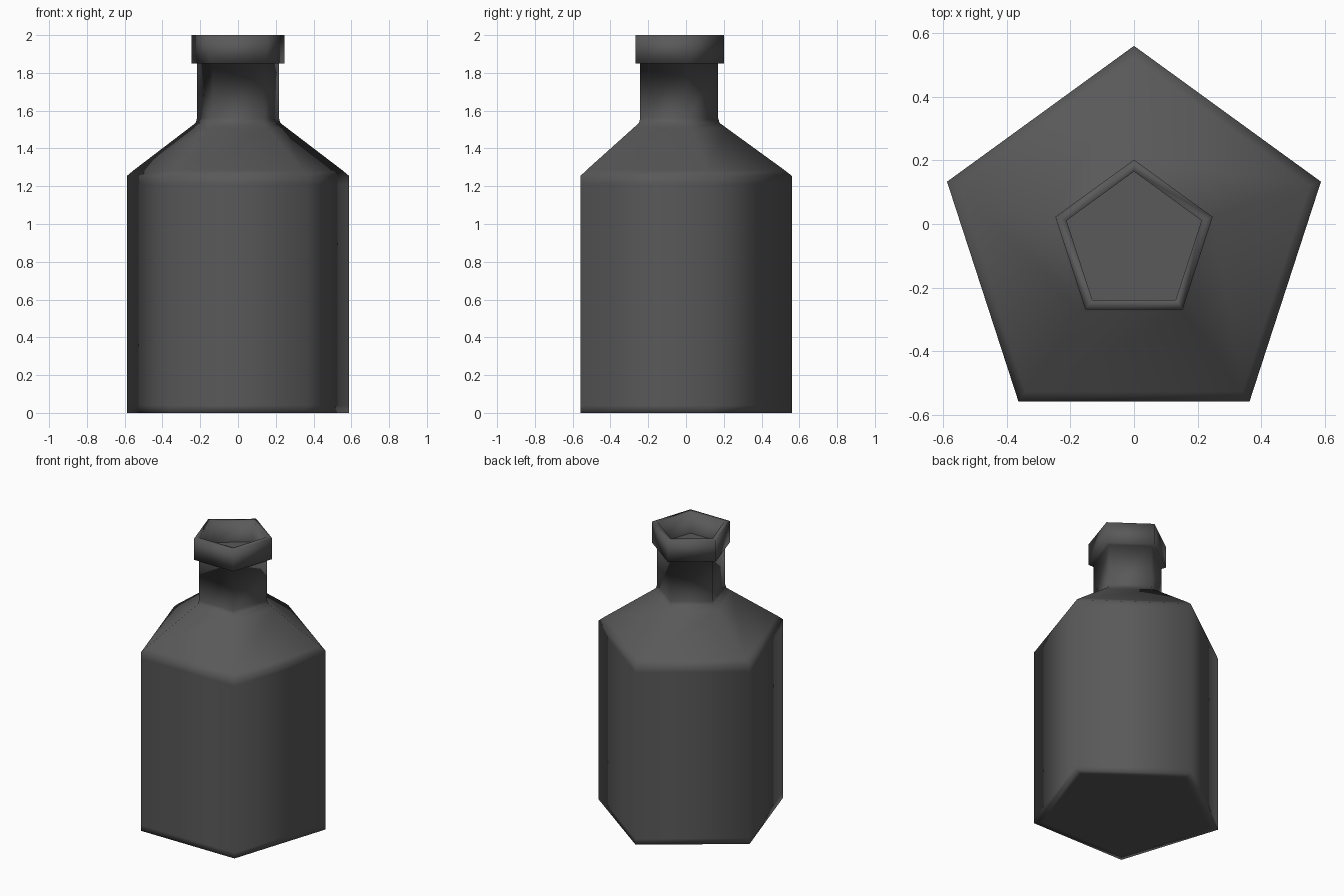
import bpy, bmesh, math

cube = bpy.data.objects.get("Cube")
if cube:
    bpy.data.objects.remove(cube, do_unlink=True)

SIDES = 5
CENTRE_Y = -0.058

mat = bpy.data.materials.new("dark grey")
mat.use_nodes = True
mat.diffuse_color = (0.1, 0.1, 0.1, 1)
bsdf = next(n for n in mat.node_tree.nodes if n.type == 'BSDF_PRINCIPLED')
bsdf.inputs["Base Color"].default_value = (0.1, 0.1, 0.1, 1)


def lathe(name, profile, cap_start=False, smooth=True):
    """Five-sided shell through (radius, height) points, one corner to the back."""
    bm = bmesh.new()
    rings = []
    for r, z in profile:
        ring = []
        for k in range(SIDES):
            a = math.pi / 2 + math.tau * k / SIDES
            ring.append(bm.verts.new((r * math.cos(a), r * math.sin(a) + CENTRE_Y, z)))
        rings.append(ring)
    for low, high in zip(rings, rings[1:]):
        for k in range(SIDES):
            j = (k + 1) % SIDES
            bm.faces.new((low[k], low[j], high[j], high[k]))
    if cap_start:
        bm.faces.new(rings[0][::-1])
    if len(rings) == 1:
        bm.faces.new(rings[0])
    for f in bm.faces:
        f.smooth = smooth
    mesh = bpy.data.meshes.new(name)
    bm.to_mesh(mesh)
    bm.free()
    mesh.materials.append(mat)
    obj = bpy.data.objects.new(name, mesh)
    bpy.context.collection.objects.link(obj)
    return obj


# Bottle: base, straight body, shoulder, neck, lip and inner wall of the mouth
lathe("bottle", [
    (0.56, 0.0), (0.618, 0.0), (0.618, 0.04),
    (0.618, 1.21), (0.618, 1.255), (0.58, 1.285),
    (0.27, 1.51), (0.236, 1.535), (0.228, 1.56),
    (0.228, 1.85), (0.26, 1.85), (0.26, 2.0),
    (0.223, 2.0), (0.223, 1.85),
], cap_start=True)

# Flat floor inside the mouth
lathe("mouth_floor", [(0.223, 1.85)], smooth=False)
